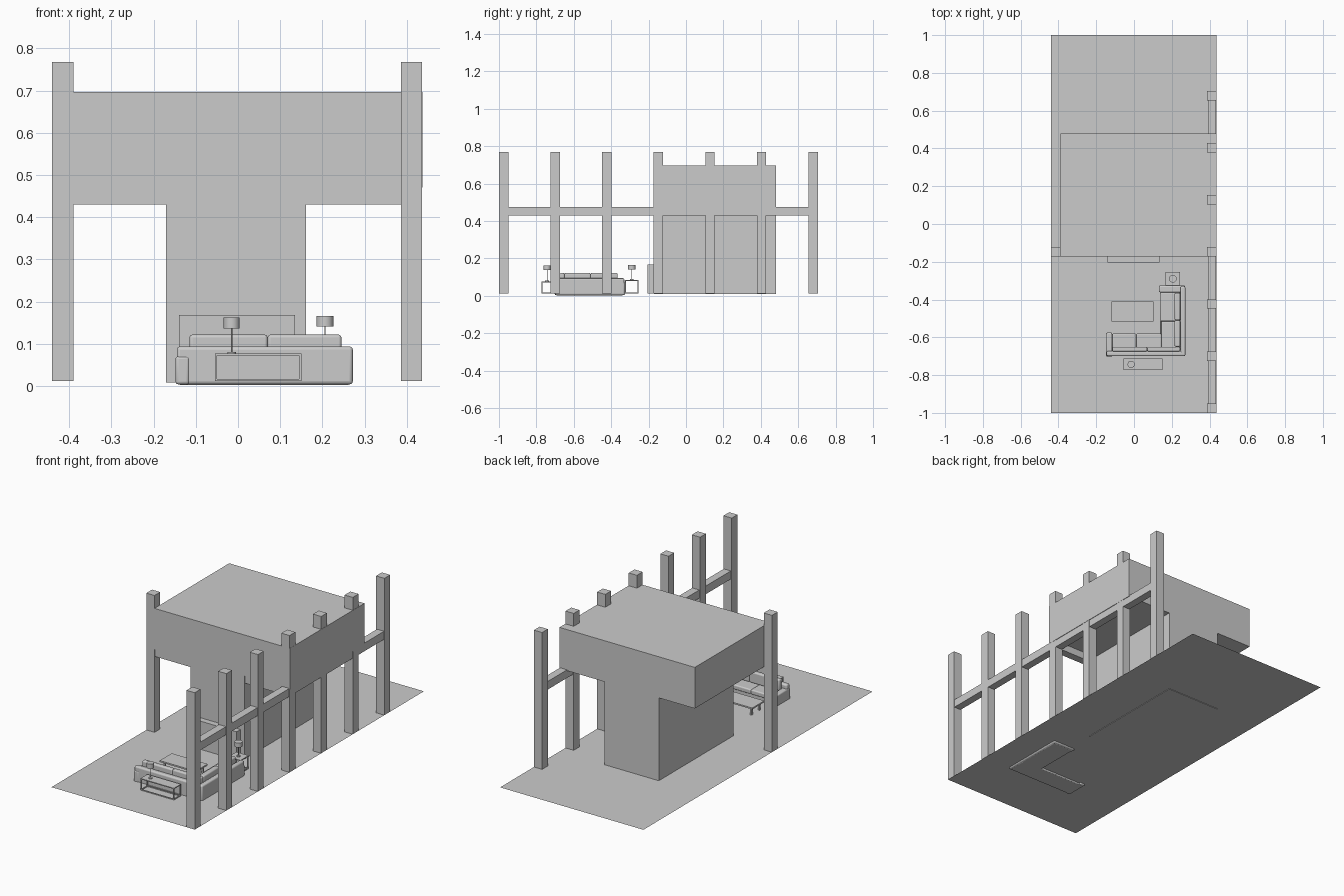
import bpy, bmesh, math

if "Cube" in bpy.data.objects:
    bpy.data.objects.remove(bpy.data.objects["Cube"])

mat = bpy.data.materials.new("light_grey")
mat.diffuse_color = (0.6, 0.6, 0.6, 1)
mat.use_nodes = True
mat.node_tree.nodes["Principled BSDF"].inputs["Base Color"].default_value = mat.diffuse_color


def finish(name, bm):
    me = bpy.data.meshes.new(name)
    bm.to_mesh(me)
    bm.free()
    me.materials.append(mat)
    ob = bpy.data.objects.new(name, me)
    bpy.context.collection.objects.link(ob)
    return ob


def add_box(bm, x0, x1, y0, y1, z0, z1):
    vs = bmesh.ops.create_cube(bm, size=1)["verts"]
    for v in vs:
        v.co = ((x0 + x1) / 2 + v.co.x * (x1 - x0),
                (y0 + y1) / 2 + v.co.y * (y1 - y0),
                (z0 + z1) / 2 + v.co.z * (z1 - z0))


def boxes(name, *dims, bevel=0):
    bm = bmesh.new()
    for d in dims:
        add_box(bm, *d)
    ob = finish(name, bm)
    if bevel:
        m = ob.modifiers.new("soft_edges", 'BEVEL')
        m.width, m.segments = bevel, 3
        bpy.context.view_layer.objects.active = ob
        ob.select_set(True)
        bpy.ops.object.shade_smooth_by_angle(angle=math.radians(40))
        ob.select_set(False)
    return ob


FLOOR = 0.012

# floor sheet
bm = bmesh.new()
bm.faces.new([bm.verts.new((x, y, FLOOR)) for x, y in
              ((-0.44, -1), (0.436, -1), (0.436, 1), (-0.44, 1))])
finish("floor", bm)

# upper volume and its supporting core
boxes("upper_volume", (-0.39, 0.437, -0.172, 0.48, 0.47, 0.697))
boxes("core", (-0.17, 0.161, -0.172, 0.48, 0.009, 0.47))

# row of columns on the right, one on the left
for i in range(7):
    y = -0.975 + i * 0.2758
    boxes("right_column", (0.386, 0.436, y - 0.025, y + 0.025, FLOOR, 0.768))
boxes("left_column", (-0.44, -0.39, -0.172, -0.122, FLOOR, 0.768))

# long beam and cross beam
boxes("long_beam", (0.391, 0.434, -0.975, 0.68, 0.43, 0.475))
boxes("cross_beam", (-0.40, 0.40, -0.169, -0.125, 0.43, 0.474))

# low media cabinet against the core
boxes("media_cabinet", (-0.14, 0.135, -0.205, -0.172, FLOOR, 0.168))

# corner sofa
boxes("sofa_base", (-0.14, 0.265, -0.695, -0.585, 0.003, 0.038),
      (0.14, 0.265, -0.60, -0.335, 0.003, 0.038), bevel=0.004)
boxes("sofa_back", (-0.145, 0.27, -0.70, -0.672, 0.004, 0.094),
      (0.245, 0.272, -0.70, -0.33, 0.004, 0.094), bevel=0.008)
boxes("sofa_arms", (-0.148, -0.115, -0.702, -0.575, 0.004, 0.071),
      (0.132, 0.27, -0.362, -0.326, 0.004, 0.073), bevel=0.007)
boxes("seat_cushions", (-0.115, 0.012, -0.672, -0.58, 0.036, 0.062),
      (0.012, 0.145, -0.672, -0.58, 0.036, 0.062),
      (0.145, 0.245, -0.672, -0.515, 0.036, 0.062),
      (0.138, 0.245, -0.515, -0.362, 0.036, 0.062), bevel=0.006)
boxes("back_cushions", (-0.115, 0.07, -0.675, -0.65, 0.06, 0.122),
      (0.07, 0.245, -0.675, -0.65, 0.06, 0.122),
      (0.215, 0.245, -0.65, -0.51, 0.06, 0.122),
      (0.215, 0.245, -0.51, -0.365, 0.06, 0.122), bevel=0.007)

# coffee table
boxes("coffee_table_top", (-0.118, 0.102, -0.515, -0.41, 0.052, 0.06))
boxes("coffee_table_legs", *[(x - .005, x + .005, y - .005, y + .005, FLOOR, 0.052)
                             for x in (-0.10, 0.084) for y in (-0.497, -0.428)])


# open frame table: top, bottom rails and corner posts
def frame_table(name, x0, x1, y0, y1, z1, t=0.005):
    z0 = FLOOR
    parts = [(x0, x1, y0, y1, z1 - t, z1)]
    for x in (x0, x1 - t):
        parts.append((x, x + t, y0 + t, y1 - t, z0, z0 + t))
        for y in (y0, y1 - t):
            parts.append((x, x + t, y, y + t, z0, z1 - t))
    for y in (y0, y1 - t):
        parts.append((x0 + t, x1 - t, y, y + t, z0, z0 + t))
    boxes(name, *parts)


frame_table("console_table", -0.055, 0.15, -0.773, -0.713, 0.077)
frame_table("side_table", 0.168, 0.243, -0.325, -0.255, 0.085)


# table lamp: foot, stem and drum shade
def lamp(x, y, z0, s0, s1, r):
    for part, rad, a, b in (("foot", 0.010, z0, z0 + 0.004),
                            ("stem", 0.0015, z0, s0 + 0.004),
                            ("shade", r, s0, s1)):
        bpy.ops.mesh.primitive_cylinder_add(vertices=24, radius=rad, depth=b - a,
                                            location=(x, y, (a + b) / 2))
        ob = bpy.context.object
        ob.name = "lamp_" + part
        ob.data.materials.append(mat)
        bpy.ops.object.shade_smooth_by_angle(angle=math.radians(40))
        ob.select_set(False)


lamp(-0.015, -0.743, 0.077, 0.137, 0.163, 0.019)
lamp(0.206, -0.29, 0.085, 0.141, 0.166, 0.020)
